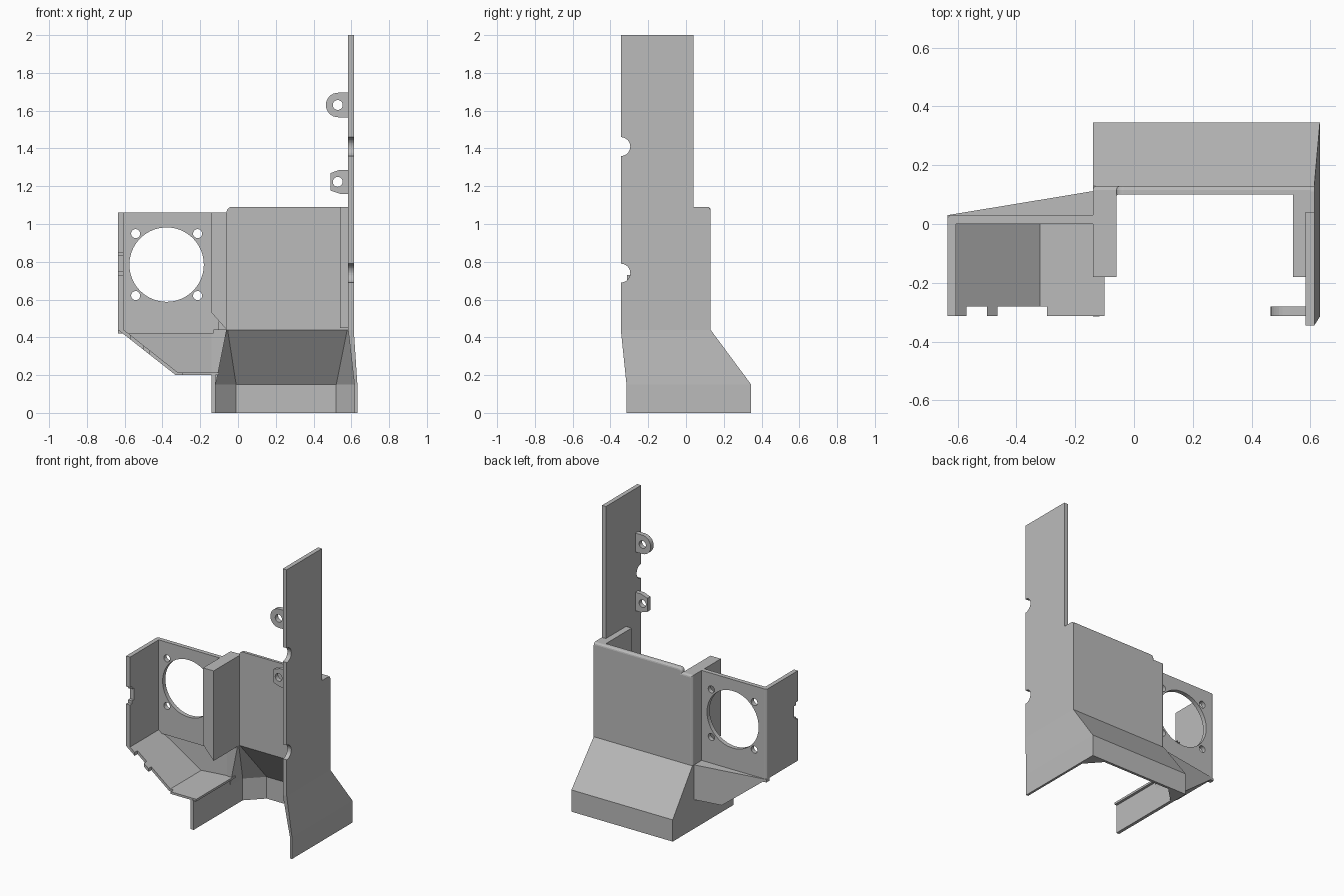
import bpy
import bmesh
import math
from mathutils import Vector

if "Cube" in bpy.data.objects:
    bpy.data.objects.remove(bpy.data.objects["Cube"])

grey = bpy.data.materials.new("plain grey")
grey.use_nodes = True
grey.diffuse_color = (0.5, 0.5, 0.5, 1)
grey.node_tree.nodes["Principled BSDF"].inputs["Base Color"].default_value = (0.5, 0.5, 0.5, 1)


def loft(name, rings):
    """Solid through closed rings with equal point counts."""
    bm = bmesh.new()
    rows = [[bm.verts.new(p) for p in ring] for ring in rings]
    n = len(rows[0])
    for a, b in zip(rows, rows[1:]):
        for i in range(n):
            j = (i + 1) % n
            bm.faces.new((a[i], a[j], b[j], b[i]))
    bm.faces.new(rows[0][::-1])
    bm.faces.new(rows[-1])
    bmesh.ops.recalc_face_normals(bm, faces=bm.faces)
    mesh = bpy.data.meshes.new(name)
    bm.to_mesh(mesh)
    bm.free()
    mesh.materials.append(grey)
    obj = bpy.data.objects.new(name, mesh)
    bpy.context.scene.collection.objects.link(obj)
    return obj


def prism(name, axis, outline, lo, hi):
    """Extrude a 2D outline along an axis."""
    place = {"x": lambda p, d: (d, p[0], p[1]),
             "y": lambda p, d: (p[0], d, p[1]),
             "z": lambda p, d: (p[0], p[1], d)}[axis]
    return loft(name, [[place(p, d) for p in outline] for d in (lo, hi)])


def rect(a0, a1, b0, b1):
    return [(a0, b0), (a1, b0), (a1, b1), (a0, b1)]


def arc(cx, cy, r, start=0, end=360, steps=32):
    full = end - start == 360
    count = steps if full else steps + 1
    return [(cx + r * math.cos(math.radians(start + (end - start) * i / steps)),
             cy + r * math.sin(math.radians(start + (end - start) * i / steps)))
            for i in range(count)]


def cut(obj, cutters):
    """Subtract the cutters, then remove them."""
    for c in cutters:
        m = obj.modifiers.new("cut", "BOOLEAN")
        m.operation, m.solver, m.object = "DIFFERENCE", "EXACT", c
    bpy.context.view_layer.update()
    deps = bpy.context.evaluated_depsgraph_get()
    mesh = bpy.data.meshes.new_from_object(obj.evaluated_get(deps))
    obj.modifiers.clear()
    obj.data = mesh
    for c in cutters:
        bpy.data.objects.remove(c)


def soften(obj, rule, width):
    """Round the edges whose two ends both pass the rule."""
    bm = bmesh.new()
    bm.from_mesh(obj.data)
    edges = [e for e in bm.edges if all(rule(v.co) for v in e.verts)]
    bmesh.ops.bevel(bm, geom=edges, offset=width, segments=3, profile=0.5, affect="EDGES")
    bm.to_mesh(obj.data)
    bm.free()


# Tall side plate with two half-round notches
plate = prism("side_plate", "x",
              [(-0.345, 0.44), (-0.345, 2), (0.04, 2), (0.04, 1.09)]
              + arc(0.11, 1.07, 0.02, 90, 0, 4) + [(0.13, 0.44)], 0.583, 0.613)
cut(plate, [prism("notch_cutter", "x", arc(-0.345, z, 0.05), 0.5, 0.7) for z in (1.41, 0.74)])

# Mounting ears on the plate
upper_ear = prism("upper_ear", "y", [(0.585, 1.565), (0.585, 1.695)]
                  + arc(0.53, 1.63, 0.065, 90, 270, 16), -0.312, -0.28)
lower_ear = prism("lower_ear", "y", [(0.585, 1.16), (0.585, 1.287), (0.54, 1.287), (0.49, 1.27),
                                     (0.49, 1.177), (0.54, 1.16)], -0.312, -0.28)
for ear, z in ((upper_ear, 1.63), (lower_ear, 1.223)):
    cut(ear, [prism("ear_cutter", "y", arc(0.528, z, 0.026, steps=20), -0.4, -0.2)])

# Chamber back panel, partition and side rib
back = prism("back_panel", "y", [(-0.14, 0.44), (0.6, 0.44), (0.6, 1.09)]
             + arc(-0.035, 1.065, 0.025, 90, 180, 5)
             + [(-0.06, 1.06), (-0.14, 1.06)], 0.10, 0.13)
soften(back, lambda v: v.y > 0.12 and (v.x < -0.13 or v.z > 1.05), 0.015)
prism("partition", "y", [(-0.14, 1.06), (-0.06, 1.06), (-0.06, 0.44), (-0.14, 0.53)], -0.18, 0.105)
prism("partition_root", "z", rect(-0.14, -0.06, 0.02, 0.105), 0.44, 0.6)
prism("side_rib", "z", rect(0.54, 0.585, -0.18, 0.105), 0.45, 1.09)

# Fan panel and outer wall
fan = prism("fan_panel", "z", [(-0.635, -0.312), (-0.605, -0.312), (-0.605, 0), (-0.1, 0),
                               (-0.1, 0.03), (-0.635, 0.03)], 0.44, 1.06)
soften(fan, lambda v: v.x < -0.63 and v.y > 0.02, 0.015)
holes = [prism("fan_cutter", "y", arc(-0.378, 0.785, 0.197, steps=64), -0.1, 0.09)]
for sx in (-1, 1):
    for sz in (-1, 1):
        holes.append(prism("screw_cutter", "y",
                           arc(-0.378 + sx * 0.164, 0.785 + sz * 0.164, 0.024, steps=20), -0.1, 0.09))
holes.append(prism("slot_cutter", "x", rect(-0.4, -0.29, 0.73, 0.85), -0.7, -0.55))
holes.append(prism("deep_slot_cutter", "x", rect(-0.4, -0.268, 0.75, 0.83), -0.7, -0.55))
cut(fan, holes)


# Duct: floor, slanted rear wall and top ledge
def rear(x):
    return 0.03 + (x + 0.635) * 0.165


floor_line = [(-0.635, 0.44), (-0.33, 0.2), (-0.1, 0.2), (-0.1, 0.215), (-0.32, 0.215), (-0.605, 0.44)]
floor = loft("duct_floor", [[(x, -0.312, z) for x, z in floor_line],
                            [(x, rear(x), z) for x, z in floor_line]])
cut(floor, [prism("floor_cutter", "z", rect(a, b, -0.4, -0.28), 0.1, 0.5)
            for a, b in ((-0.57, -0.5), (-0.465, -0.295))])
wall_line = [(-0.635, 0.44), (-0.33, 0.2), (-0.13, 0.2), (-0.13, 0.44)]
loft("duct_rear_wall", [[(x, rear(x) - t, z) for x, z in wall_line] for t in (0.025, 0)])
prism("duct_ledge", "z", [(-0.635, 0), (-0.13, 0), (-0.13, rear(-0.13)), (-0.635, 0.03)], 0.42, 0.44)


# Flared hood over the skirt, with chamfered inner corners
def ring(points, z):
    return [Vector((x, y, z)) for x, y in points]


hood_top = [(-0.14, 0.08), (-0.14, 0.13), (0.613, 0.13), (0.613, -0.345), (0.583, -0.345),
            (0.583, 0.095), (0.578, 0.1), (-0.055, 0.1), (-0.06, 0.095), (-0.06, 0.08)]
hood_low = [(-0.14, 0.08), (-0.14, 0.345), (0.632, 0.345), (0.632, -0.315), (0.616, -0.315),
            (0.616, 0.22), (0.52, 0.327), (-0.01, 0.327), (-0.118, 0.22), (-0.118, 0.08)]
loft("flared_hood", [ring(hood_low, 0.15), ring(hood_top, 0.44)])
skirt = [(-0.14, -0.315)] + hood_low[1:-1] + [(-0.118, -0.315)]
loft("base_skirt", [ring(skirt, 0), ring(skirt, 0.15)])
prism("skirt_riser", "z", rect(-0.14, -0.118, -0.315, 0.1), 0.15, 0.205)
